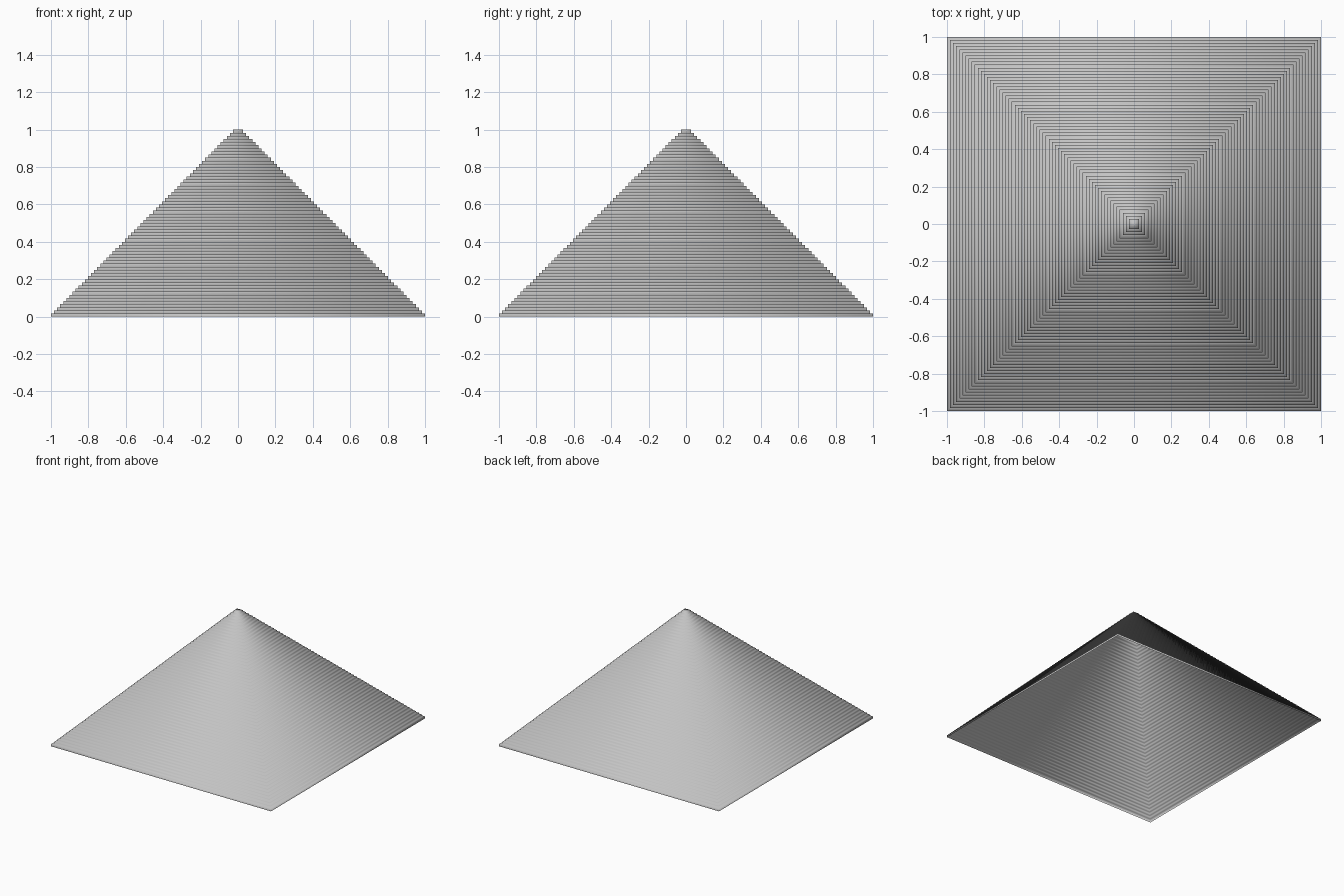
import bpy
import bmesh

cube = bpy.data.objects.get("Cube")
if cube:
    bpy.data.objects.remove(cube, do_unlink=True)

STEPS = 60
HEIGHT = 1.0
BASE_HALF = 1.0
TOP_HALF = 0.027

# Single flat colour
stone = bpy.data.materials.new("grey_stone")
stone.use_nodes = True
colour = (0.55, 0.55, 0.55, 1.0)
stone.diffuse_color = colour
stone.node_tree.nodes["Principled BSDF"].inputs["Base Color"].default_value = colour


def square_ring(bm, half, z):
    corners = ((-1, -1), (1, -1), (1, 1), (-1, 1))
    return [bm.verts.new((sx * half, sy * half, z)) for sx, sy in corners]


def join_rings(bm, lower, upper):
    for i in range(4):
        j = (i + 1) % 4
        bm.faces.new((lower[i], lower[j], upper[j], upper[i]))


# Hollow stepped shell, open underneath: a riser and a tread for each step
bm = bmesh.new()
rise = HEIGHT / STEPS
inset = (BASE_HALF - TOP_HALF) / (STEPS - 1)
previous = None
for step in range(STEPS):
    half = BASE_HALF - step * inset
    foot = square_ring(bm, half, step * rise)
    head = square_ring(bm, half, (step + 1) * rise)
    if previous:
        join_rings(bm, previous, foot)
    join_rings(bm, foot, head)
    previous = head

# Flat cap on the top step
bm.faces.new(previous)

# Normals blend across the steps
for face in bm.faces:
    face.smooth = True

mesh = bpy.data.meshes.new("stepped_pyramid")
bm.to_mesh(mesh)
bm.free()
mesh.materials.append(stone)
pyramid = bpy.data.objects.new("stepped_pyramid", mesh)
bpy.context.collection.objects.link(pyramid)
